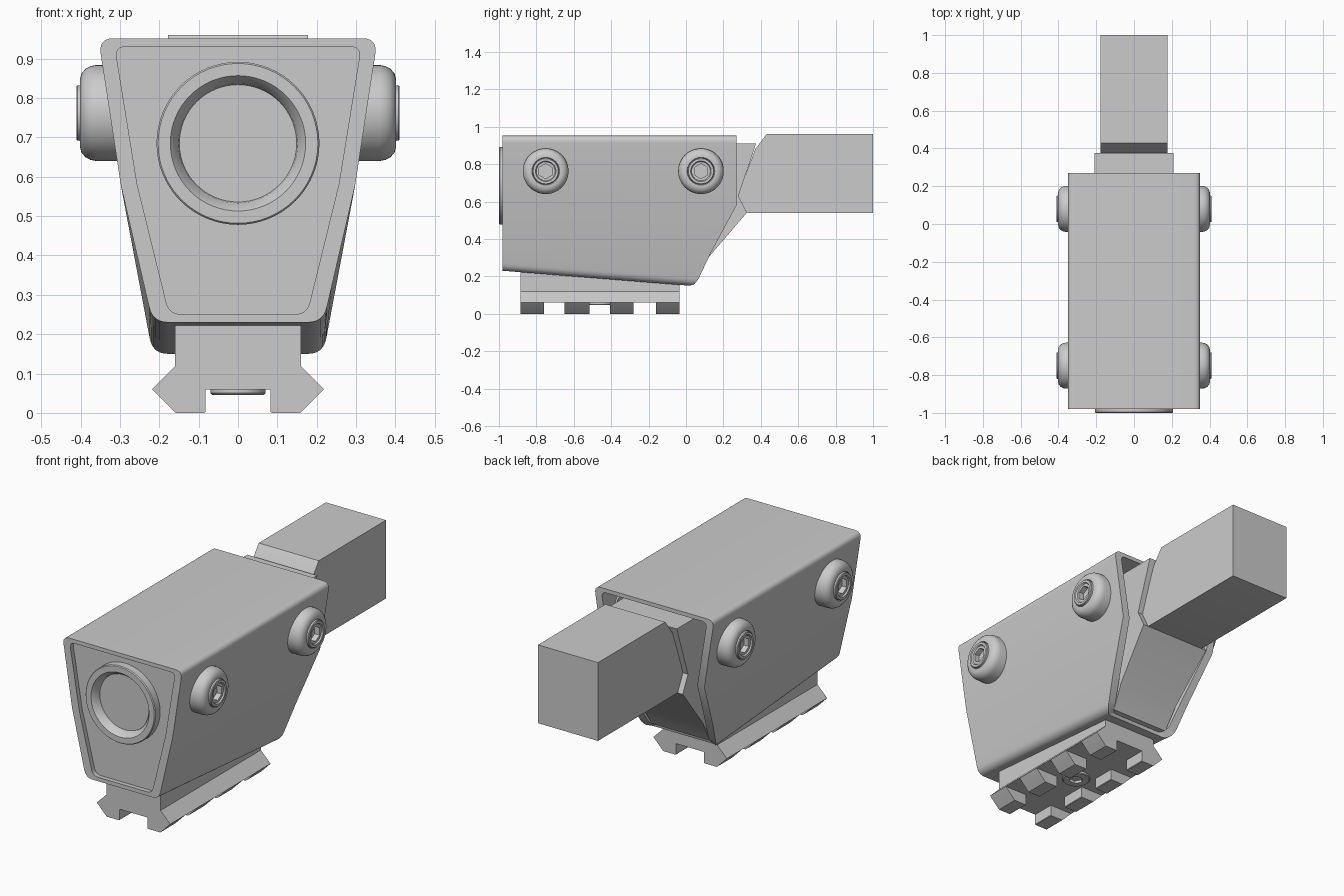
import bpy, bmesh
from math import pi, sin, cos, radians
from mathutils import Matrix, Vector

if "Cube" in bpy.data.objects:
    bpy.data.objects.remove(bpy.data.objects["Cube"])


def finish(name, verts, faces):
    bm = bmesh.new()
    vs = [bm.verts.new(v) for v in verts]
    for f in faces:
        bm.faces.new([vs[i] for i in f])
    bmesh.ops.remove_doubles(bm, verts=bm.verts, dist=1e-5)
    bmesh.ops.recalc_face_normals(bm, faces=bm.faces)
    me = bpy.data.meshes.new(name)
    bm.to_mesh(me)
    bm.free()
    ob = bpy.data.objects.new(name, me)
    bpy.context.collection.objects.link(ob)
    bpy.ops.object.select_all(action='DESELECT')
    ob.select_set(True)
    bpy.context.view_layer.objects.active = ob
    bpy.ops.object.shade_smooth_by_angle(angle=radians(32))
    return ob


def strip(a, b, n):
    """Quads between two closed loops starting at indices a and b."""
    return [(a + i, a + (i + 1) % n, b + (i + 1) % n, b + i) for i in range(n)]


def prism(name, pts, axis, a, b, shape=lambda v: v):
    """Extrude a 2D outline along x (yz outline) or y (xz outline)."""
    n = len(pts)
    put = (lambda p, t: (t, p[0], p[1])) if axis == 'x' else (lambda p, t: (p[0], t, p[1]))
    verts = [shape(Vector(put(p, t))) for t in (a, b) for p in pts]
    return finish(name, verts, strip(0, n, n) + [tuple(range(n)), tuple(range(n, 2 * n))])


def revolve(name, profile, matrix, seg=48):
    """Lathe (radius, height[, hex]) points; hex points make a six-sided ring."""
    verts, faces = [], []
    for p in profile:
        for i in range(seg):
            t = 2 * pi * i / seg
            r = p[0]
            if len(p) > 2:
                r *= cos(pi / 6) / cos(t % (pi / 3) - pi / 6)
            verts.append(matrix @ Vector((r * cos(t), r * sin(t), p[1])))
    for k in range(len(profile) - 1):
        faces += strip(k * seg, (k + 1) * seg, seg)
    # collapse a central ring into a fan
    if profile[-1][0] == 0:
        k = (len(profile) - 2) * seg
        faces = faces[:-seg] + [(k + i, k + (i + 1) % seg, k + seg) for i in range(seg)]
    return finish(name, verts, faces)


def mirrored(half):
    return half + [(-x, z) for x, z in reversed(half)]


def section(zb, inset_x=0.0, inset_z=0.0, r=0.04):
    """Tapered housing cross-section with rounded corners."""
    top = Vector((0.355 - inset_x, 0.952 - inset_z))
    kink = Vector((0.298 - inset_x, 0.58))
    low = Vector((0.217 - inset_x, zb + inset_z))
    mid = kink.lerp(low, (0.58 - 0.32) / (0.58 - low.y))

    def fillet(p, before, after):
        a = p + (before - p).normalized() * r
        b = p + (after - p).normalized() * r
        return [a * (1 - t) ** 2 + p * 2 * t * (1 - t) + b * t * t
                for t in [i / 6 for i in range(7)]]
    half = fillet(top, Vector((0, top.y)), kink) + [kink, mid] + fillet(low, mid, Vector((0, low.y)))
    return mirrored([(p.x, p.y) for p in half])


def rear_y(z):
    """Side outline of the slanted rear opening."""
    line = [(0.15, 0.02), (0.158, 0.045), (0.185, 0.066), (0.32, 0.13), (0.58, 0.27)]
    if z <= line[0][0]:
        return line[0][1]
    for (z0, y0), (z1, y1) in zip(line, line[1:]):
        if z <= z1:
            return y0 + (y1 - y0) * (z - z0) / (z1 - z0)
    return 0.27


# Housing shell
FRONT = -0.98
of, orr = section(0.23), section(0.15)
inf, inr = section(0.23, 0.042, 0.021, 0.03), section(0.15, 0.042, 0.021, 0.03)
n = len(of)
ys = [rear_y(p[1]) for p in orr]
verts = [(x, FRONT, z) for x, z in of] + [(p[0], y, p[1]) for p, y in zip(orr, ys)]
verts += [(x, FRONT, z) for x, z in inf] + [(p[0], y, p[1]) for p, y in zip(inr, ys)]
finish("housing", verts, strip(0, n, n) + strip(2 * n, 3 * n, n)
       + strip(0, 2 * n, n) + strip(n, 3 * n, n))

# Recessed front panel and lens ring
prism("front_panel", inf, 'y', -0.955, -0.91)
revolve("lens_ring", [(0.207, 0.94), (0.207, 0.995), (0.203, 1.0), (0.172, 1.0),
                      (0.152, 0.975), (0.149, 0.958), (0, 0.958)],
        Matrix.Translation((0, 0, 0.685)) @ Matrix.Rotation(pi / 2, 4, 'X'), 64)

# Side bolts with hex sockets
bolt = [(0.122, 0.29), (0.122, 0.36), (0.119, 0.375), (0.112, 0.388), (0.1, 0.398),
        (0.085, 0.402), (0.074, 0.402), (0.071, 0.396), (0.07, 0.408), (0.067, 0.411),
        (0.055, 0.411), (0.05, 0.404), (0.04, 0.404, 1), (0.04, 0.375, 1), (0, 0.375)]
for side, s in (("right", 1), ("left", -1)):
    for end, y in (("front", -0.75), ("rear", 0.08)):
        revolve(f"{end}_{side}_bolt", bolt,
                Matrix.Translation((0, y, 0.762)) @ Matrix.Rotation(s * pi / 2, 4, 'Y'))


# Mounting rail: stem follows the sloped underside of the housing
def follow_underside(v):
    if v.z > 0.2:
        v.z = 0.245 - 0.08 * (v.y - FRONT)
    return v


prism("rail_body", mirrored([(0.16, 0.24), (0.16, 0.118), (0.218, 0.06)]), 'y',
      -0.885, -0.035, follow_underside)
for i, (a, b) in enumerate(((-0.885, -0.76), (-0.65, -0.515), (-0.405, -0.28), (-0.16, -0.035))):
    for s in (1, -1):
        prism(f"rail_tooth_{i}_{'right' if s > 0 else 'left'}",
              [(s * x, z) for x, z in ((0.218, 0.0605), (0.218, 0.06), (0.162, 0.003),
                                       (0.158, 0), (0.086, 0), (0.083, 0.003), (0.083, 0.0605))],
              'y', a, b)
revolve("rail_screw", [(0.07, -0.065), (0.07, -0.05), (0.066, -0.046), (0.05, -0.046),
                       (0.036, -0.046, 1), (0.036, -0.06, 1), (0, -0.06)],
        Matrix.Translation((0, -0.46, 0)) @ Matrix.Rotation(pi, 4, 'X'))


# Rear plug filling the slanted opening, narrower toward the bottom
def taper(v):
    t = max(0, min(1, (0.54 - v.z) / 0.37))
    v.x *= 1 - 0.18 * t
    return v


prism("rear_plug", [(-0.05, 0.91), (0.375, 0.91), (0.28, 0.63), (0.325, 0.54),
                    (0.115, 0.295), (0.045, 0.175), (-0.05, 0.175)], 'x', -0.208, 0.208, taper)

# Tail block
prism("tail_block", [(0.37, 0.88), (0.43, 0.96), (1, 0.96), (1, 0.54), (0.33, 0.54),
                     (0.25, 0.56)], 'x', -0.178, 0.178)
